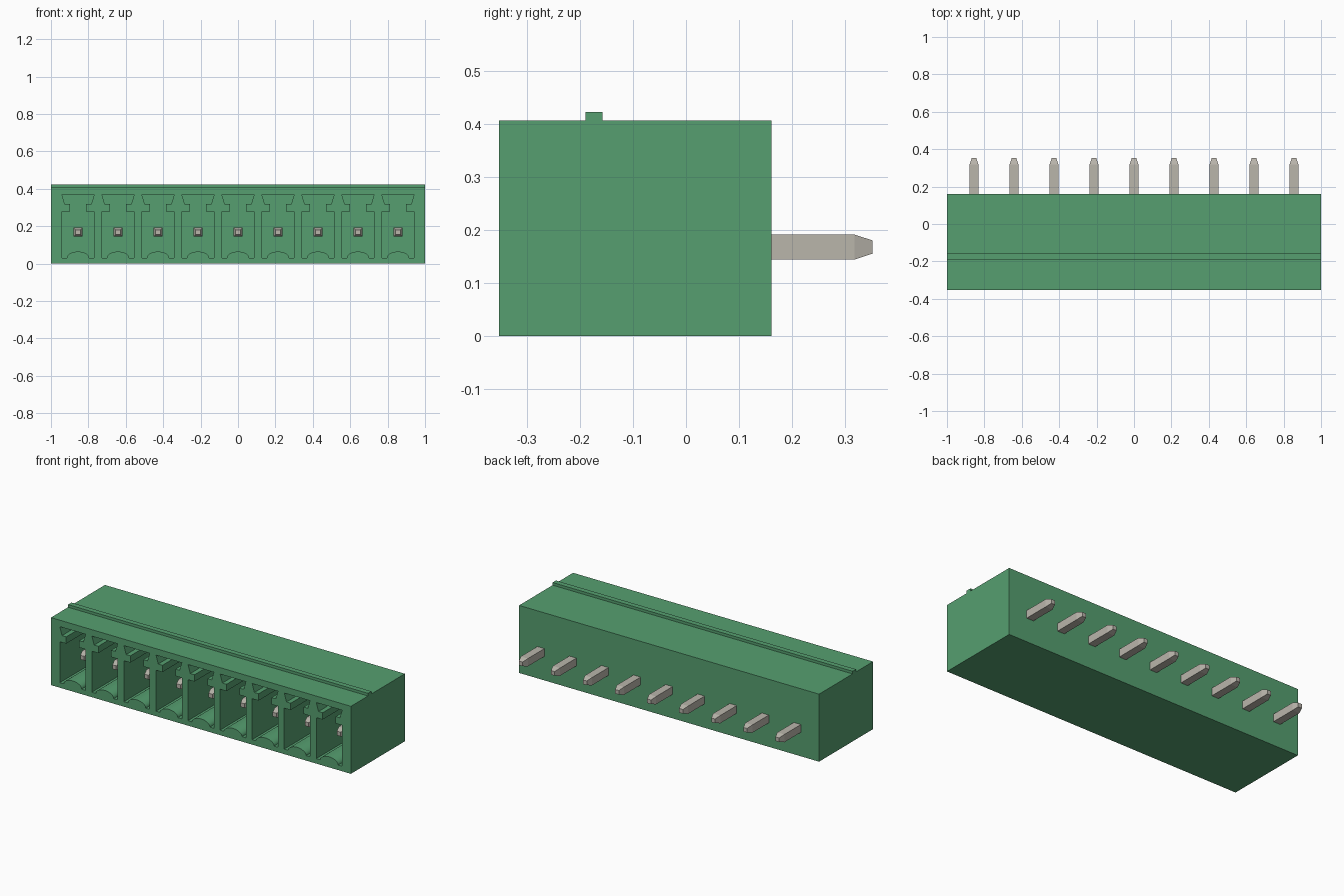
import bpy, bmesh, math

if "Cube" in bpy.data.objects:
    bpy.data.objects.remove(bpy.data.objects["Cube"])

COUNT, PITCH = 9, 0.2138
CENTRES = [(i - (COUNT - 1) / 2) * PITCH for i in range(COUNT)]
FRONT, BACK, TOP = -0.353, 0.161, 0.407
POCKET_BACK = 0.08
PIN_Z = 0.168


def make_material(name, rgb):
    mat = bpy.data.materials.new(name)
    mat.use_nodes = True
    mat.diffuse_color = (*rgb, 1)
    mat.node_tree.nodes["Principled BSDF"].inputs["Base Color"].default_value = (*rgb, 1)
    return mat


green = make_material("green plastic", (0.093, 0.347, 0.162))
metal = make_material("tinned metal", (0.49, 0.465, 0.41))


def finish(bm, name, mat):
    bmesh.ops.recalc_face_normals(bm, faces=bm.faces)
    mesh = bpy.data.meshes.new(name)
    bm.to_mesh(mesh)
    bm.free()
    obj = bpy.data.objects.new(name, mesh)
    bpy.context.collection.objects.link(obj)
    mesh.materials.append(mat)
    return obj


def loft(bm, rings):
    """Skin matching closed rings of points and cap both ends."""
    loops = [[bm.verts.new(p) for p in ring] for ring in rings]
    n = len(loops[0])
    for a, b in zip(loops, loops[1:]):
        for i in range(n):
            bm.faces.new((a[i], a[(i + 1) % n], b[(i + 1) % n], b[i]))
    bm.faces.new(loops[0])
    bm.faces.new(loops[-1])


def box(name, mat, y0, y1, z0, z1):
    bm = bmesh.new()
    loft(bm, [[(x, y0, z0), (x, y1, z0), (x, y1, z1), (x, y0, z1)] for x in (-1, 1)])
    return finish(bm, name, mat)


# Housing block and the raised rib along its top
housing = box("housing", green, FRONT, BACK, 0, TOP)
box("top_rib", green, -0.19, -0.158, TOP, 0.423)

# Keyed pocket outline: right half mirrored, with a low arch in the floor
arch = [(0.06 * math.sin(a), 0.03 + 0.034 * math.cos(a))
        for a in (math.radians(90 * k / 8) for k in range(9))]
half = arch + [(0.086, 0.03), (0.086, 0.277), (0.043, 0.277),
               (0.043, 0.318), (0.071, 0.318), (0.086, 0.368)]
outline = half + [(-x, z) for x, z in reversed(half[1:])]

bm = bmesh.new()
for cx in CENTRES:
    loft(bm, [[(cx + x, y, z) for x, z in outline] for y in (FRONT - 0.05, POCKET_BACK)])
cutter = finish(bm, "pocket_cutter", green)
cutter.hide_render = True

# Cut the row of pockets, then discard the cutter
cut = housing.modifiers.new("pockets", "BOOLEAN")
cut.operation = "DIFFERENCE"
cut.solver = "EXACT"
cut.object = cutter
bpy.ops.object.select_all(action="DESELECT")
bpy.context.view_layer.objects.active = housing
housing.select_set(True)
bpy.ops.object.modifier_apply(modifier=cut.name)
bpy.data.objects.remove(cutter)
bpy.ops.object.shade_smooth_by_angle(angle=math.radians(25))

# Square contact pins with tapered tips, passing through the back wall
sections = [(-0.262, 0.0125), (-0.228, 0.0235), (0.318, 0.0235), (0.352, 0.0125)]
for i, cx in enumerate(CENTRES, 1):
    bm = bmesh.new()
    loft(bm, [[(cx + sx * r, y, PIN_Z + sz * r)
               for sx, sz in ((-1, -1), (1, -1), (1, 1), (-1, 1))]
              for y, r in sections])
    finish(bm, f"contact_pin_{i}", metal)
